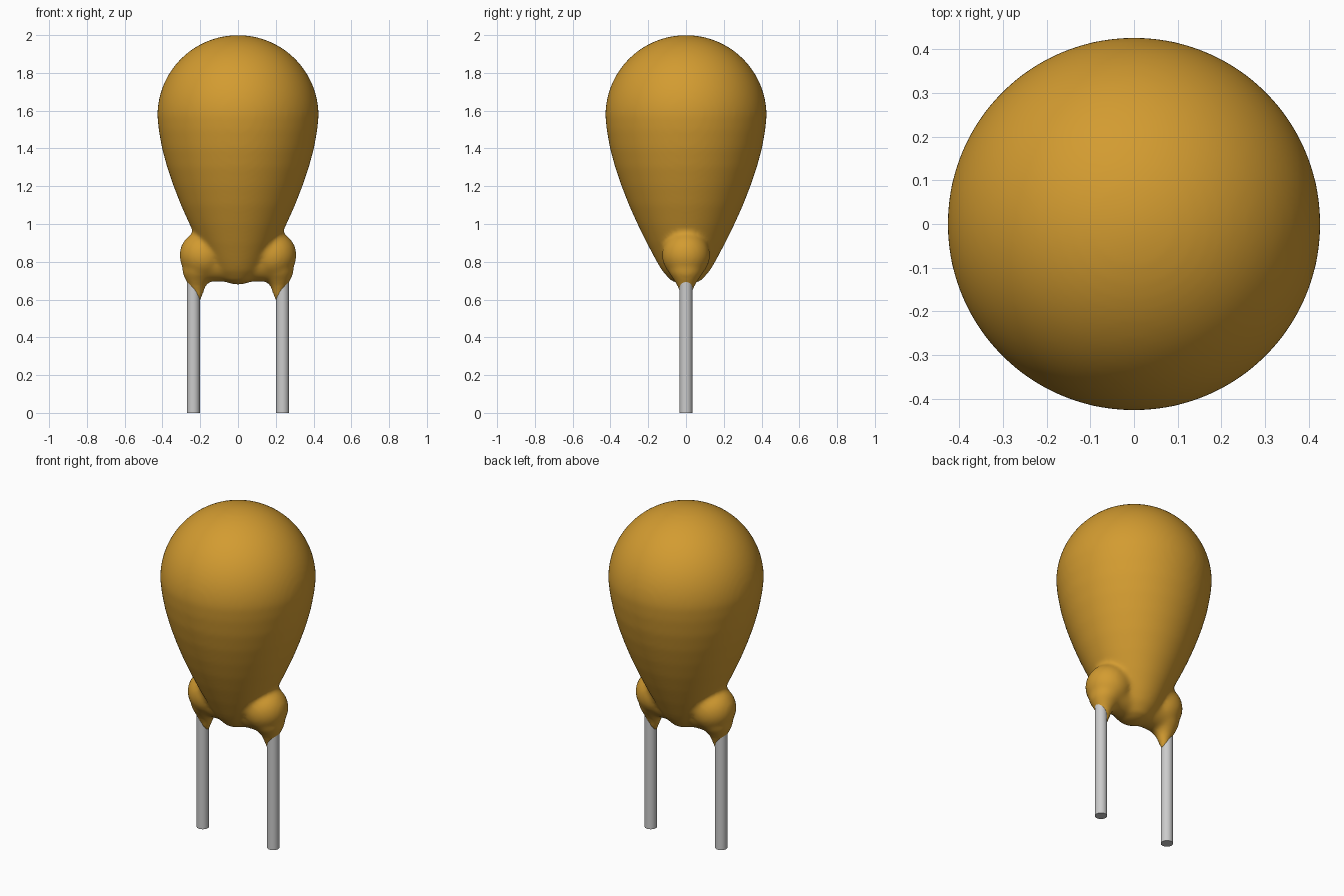
import bpy, bmesh, math
from mathutils import Vector, Matrix

cube = bpy.data.objects.get("Cube")
if cube:
    bpy.data.objects.remove(cube, do_unlink=True)


def material(name, rgb):
    m = bpy.data.materials.new(name)
    m.use_nodes = True
    m.diffuse_color = (*rgb, 1)
    m.node_tree.nodes["Principled BSDF"].inputs["Base Color"].default_value = (*rgb, 1)
    return m


def make_object(name, bm, mat):
    bmesh.ops.recalc_face_normals(bm, faces=bm.faces)
    mesh = bpy.data.meshes.new(name)
    bm.to_mesh(mesh)
    bm.free()
    mesh.materials.append(mat)
    ob = bpy.data.objects.new(name, mesh)
    bpy.context.collection.objects.link(ob)
    return ob


def stack(bm, rings, sides=64):
    """Closed skin over round sections given as (x centre, z, radius)."""
    loops = []
    for x, z, r in rings:
        loops.append([bm.verts.new((x + r * math.cos(2 * math.pi * i / sides),
                                    r * math.sin(2 * math.pi * i / sides), z))
                      for i in range(sides)])
    for a, b in zip(loops, loops[1:]):
        for i in range(sides):
            j = (i + 1) % sides
            bm.faces.new((a[i], a[j], b[j], b[i]))
    bm.faces.new(loops[0][::-1])
    bm.faces.new(loops[-1])


orange = material("orange coating", (0.65, 0.33, 0.03))
grey = material("grey metal", (0.6, 0.6, 0.6))

# Teardrop: tapering lower profile under a round dome
bm = bmesh.new()
R, top = 0.427, 2.0
lower = [(0.68, 0.03), (0.70, 0.08), (0.75, 0.125), (0.80, 0.155), (0.9, 0.208),
         (1.0, 0.257), (1.1, 0.302), (1.2, 0.341), (1.3, 0.375), (1.4, 0.402),
         (1.5, 0.420)]
dome = [(top - R + R * math.sin(a), R * math.cos(a))
        for a in (math.pi / 2 * k / 25 for k in range(25))]
stack(bm, [(0, z, r) for z, r in lower + dome] + [(0, top, 0.005)], 96)

# Web joining the two lead bulges
bmesh.ops.create_cone(bm, cap_ends=True, segments=48, radius1=0.1, radius2=0.1, depth=0.4,
                      matrix=Matrix.Translation((0, 0, 0.795)) @ Matrix.Rotation(math.pi / 2, 4, 'Y'))

# Bulges over the lead tops and the coating run-down on each lead
for s in (-1, 1):
    bmesh.ops.create_uvsphere(bm, u_segments=48, v_segments=24, radius=0.128,
                              matrix=Matrix.Translation((s * 0.182, 0, 0.835)))
    stack(bm, [(s * x, z, r) for x, z, r in
               [(0.213, 0.59, 0.016), (0.215, 0.63, 0.031), (0.217, 0.67, 0.045),
                (0.213, 0.70, 0.063), (0.205, 0.74, 0.09), (0.195, 0.80, 0.1)]], 32)

body = make_object("coated_body", bm, orange)
remesh = body.modifiers.new("Fuse", 'REMESH')
remesh.mode = 'VOXEL'
remesh.voxel_size = 0.013
remesh.use_smooth_shade = True
smooth = body.modifiers.new("Soften", 'SMOOTH')
smooth.factor = 0.5
smooth.iterations = 12

# Straight wire leads
for s, side in ((-1, "right"), (1, "left")):
    bm = bmesh.new()
    stack(bm, [(s * 0.236, 0, 0.034), (s * 0.236, 0.8, 0.034)], 32)
    lead = make_object(side + "_lead", bm, grey)
    bpy.ops.object.select_all(action='DESELECT')
    lead.select_set(True)
    bpy.context.view_layer.objects.active = lead
    bpy.ops.object.shade_smooth_by_angle(angle=math.radians(40))
